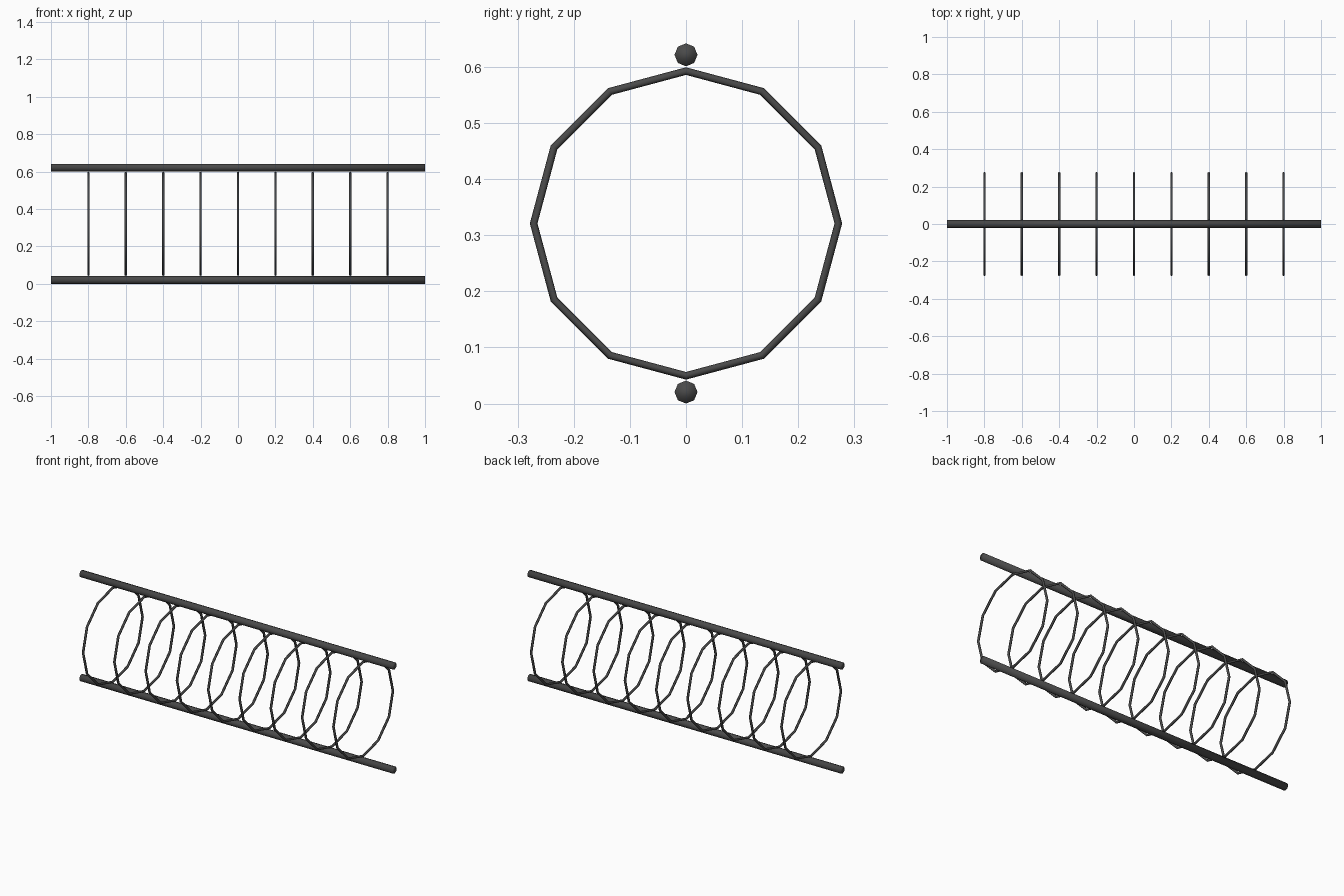
import bpy, math

if "Cube" in bpy.data.objects:
    bpy.data.objects.remove(bpy.data.objects["Cube"])

steel = bpy.data.materials.new("dark_steel")
steel.diffuse_color = (0.068, 0.068, 0.068, 1)
steel.use_nodes = True
steel.node_tree.nodes["Principled BSDF"].inputs["Base Color"].default_value = steel.diffuse_color

RAIL_R = 0.0205
TOP = 0.642
MID = TOP / 2


def finish(name):
    ob = bpy.context.object
    ob.name = name
    ob.data.materials.append(steel)
    bpy.ops.object.transform_apply(location=False, rotation=True, scale=True)
    bpy.ops.object.shade_smooth()
    return ob


# Two long octagonal rails, one below and one above the rings
for name, z in (("bottom_rail", RAIL_R), ("top_rail", TOP - RAIL_R)):
    bpy.ops.mesh.primitive_cylinder_add(vertices=8, radius=RAIL_R, depth=2,
                                        location=(0, 0, z),
                                        rotation=(0, math.pi / 2, 0))
    finish(name)

# Nine twelve-sided wire rings held between the rails
for i in range(9):
    bpy.ops.mesh.primitive_torus_add(major_segments=12, minor_segments=6,
                                     major_radius=0.2715, minor_radius=0.0068,
                                     location=(-0.8 + 0.2 * i, 0, MID),
                                     rotation=(0, math.pi / 2, 0))
    finish(f"wire_ring_{i + 1}")
